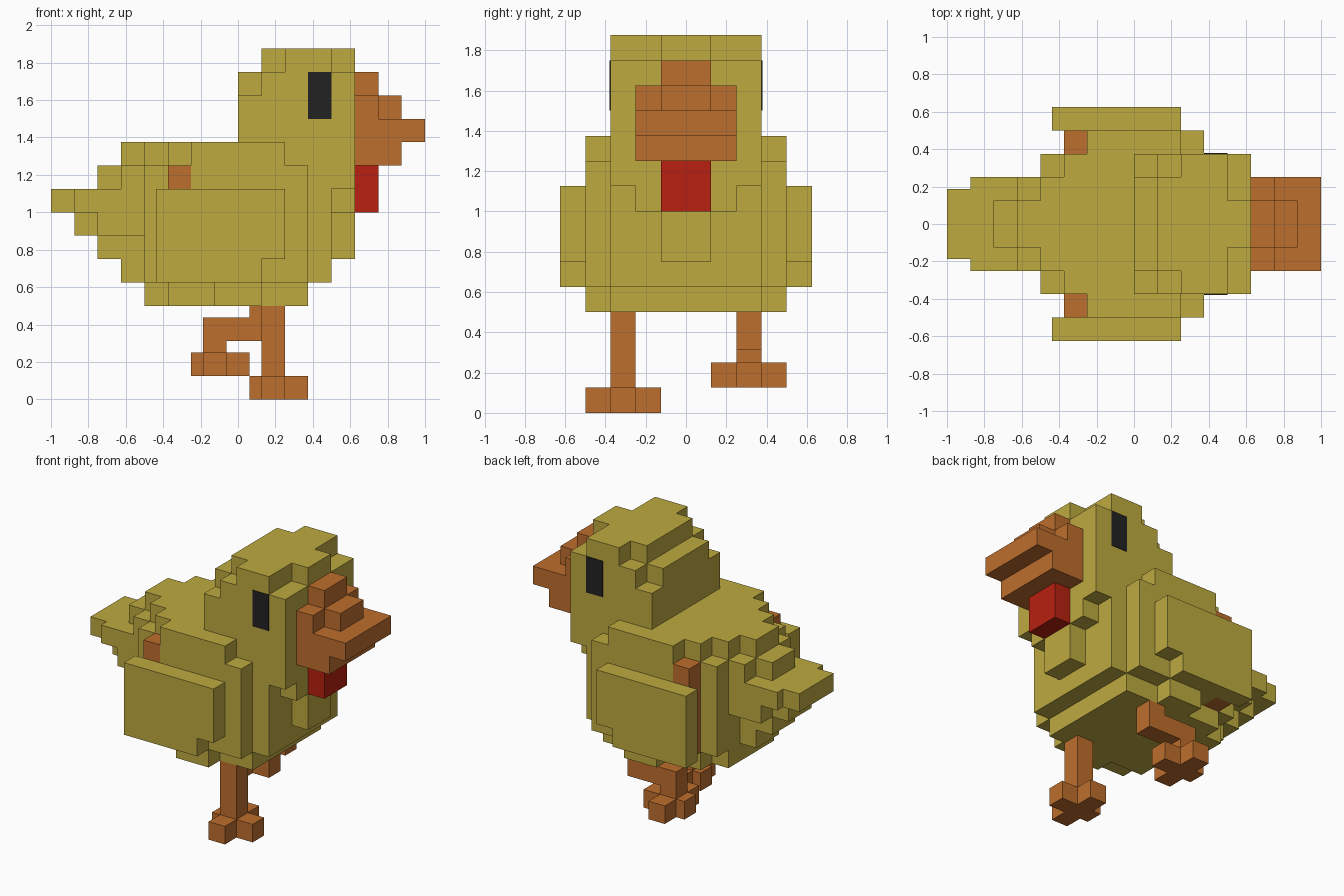
import bpy, bmesh
from mathutils import Vector

cube = bpy.data.objects.get("Cube")
if cube:
    bpy.data.objects.remove(cube, do_unlink=True)

U = 1 / 16  # grid unit


def material(name, rgb):
    m = bpy.data.materials.new(name)
    m.use_nodes = True
    m.diffuse_color = (*rgb, 1)
    m.node_tree.nodes["Principled BSDF"].inputs["Base Color"].default_value = (*rgb, 1)
    return m


YELLOW = material("mustard yellow", (0.515, 0.402, 0.051))
ORANGE = material("orange", (0.515, 0.156, 0.026))
RED = material("red", (0.479, 0.0144, 0.0052))
BLACK = material("black", (0.016, 0.016, 0.016))

# The four corners of each cube side, by outward direction
SIDES = {
    (1, 0, 0): [(1, 0, 0), (1, 1, 0), (1, 1, 1), (1, 0, 1)],
    (-1, 0, 0): [(0, 0, 0), (0, 0, 1), (0, 1, 1), (0, 1, 0)],
    (0, 1, 0): [(0, 1, 0), (0, 1, 1), (1, 1, 1), (1, 1, 0)],
    (0, -1, 0): [(0, 0, 0), (1, 0, 0), (1, 0, 1), (0, 0, 1)],
    (0, 0, 1): [(0, 0, 1), (1, 0, 1), (1, 1, 1), (0, 1, 1)],
    (0, 0, -1): [(0, 0, 0), (0, 1, 0), (1, 1, 0), (1, 0, 0)],
}


def finish(name, bm, mat):
    me = bpy.data.meshes.new(name)
    bm.to_mesh(me)
    bm.free()
    me.materials.append(mat)
    ob = bpy.data.objects.new(name, me)
    bpy.context.collection.objects.link(ob)
    return ob


def blocks(name, mat, boxes):
    """Merge boxes (x0, x1, y0, y1, z0, z1) in grid units into one outer shell."""
    cells = {(x, y, z) for x0, x1, y0, y1, z0, z1 in boxes
             for x in range(x0, x1) for y in range(y0, y1) for z in range(z0, z1)}
    bm = bmesh.new()
    verts = {}

    def vert(p):
        if p not in verts:
            verts[p] = bm.verts.new(Vector(p) * U)
        return verts[p]

    for c in sorted(cells):
        for d, corners in SIDES.items():
            if tuple(a + b for a, b in zip(c, d)) not in cells:
                bm.faces.new([vert(tuple(a + b for a, b in zip(c, k))) for k in corners])
    bmesh.ops.dissolve_limit(bm, angle_limit=0.01, verts=bm.verts[:], edges=bm.edges[:])
    return finish(name, bm, mat)


def symmetric(name, mat, boxes):
    """Boxes given as (x0, x1, half_width, z0, z1)."""
    return blocks(name, mat, [(a, b, -w, w, c, d) for a, b, w, c, d in boxes])


# Body: belly, torso, flanks, back and chest
symmetric("body", YELLOW, [
    (-8, -6, 4, 8, 10), (-6, 6, 6, 8, 10), (-2, 2, 8, 8, 10),
    (-8, 6, 6, 10, 20), (6, 8, 6, 10, 18),
    (-4, 6, 8, 10, 20), (-4, 4, 8, 20, 22),
    (-6, 6, 6, 20, 22), (-8, -6, 4, 20, 22),
    (8, 10, 2, 12, 16), (8, 10, 4, 16, 18)])

# Stepped tail
symmetric("tail", YELLOW, [
    (-16, -14, 3, 16, 18), (-14, -8, 4, 16, 18),
    (-14, -12, 2, 14, 16), (-12, -8, 4, 14, 16),
    (-12, -8, 2, 12, 14), (-10, -8, 2, 10, 12),
    (-12, -10, 2, 18, 20), (-10, -8, 4, 18, 20), (-10, -8, 2, 20, 22)])

# Head with stepped crown
symmetric("head", YELLOW, [
    (0, 10, 6, 22, 26), (6, 10, 6, 18, 22),
    (0, 2, 4, 26, 28), (2, 10, 6, 26, 28),
    (2, 4, 4, 28, 30), (4, 8, 6, 28, 30), (8, 10, 2, 28, 30)])

# Beak and wattle
symmetric("beak", ORANGE, [
    (10, 12, 2, 26, 28), (10, 12, 4, 24, 26), (12, 14, 2, 24, 26),
    (10, 16, 4, 22, 24), (10, 14, 4, 20, 22)])
symmetric("wattle", RED, [(10, 12, 2, 16, 20)])

# Wings, orange bars behind them, and eye plates on both sides
for side, s in (("near", -1), ("far", 1)):
    def span(a, b):
        return (a, b) if s > 0 else (-b, -a)
    blocks("wing_" + side, YELLOW,
           [(-7, 2, *span(8, 10), 10, 18), (2, 4, *span(8, 10), 12, 18)])
    blocks("wing_bar_" + side, ORANGE, [(-6, -4, *span(6, 8), 10, 20)])
    eye = bmesh.new()
    bmesh.ops.create_cube(eye, size=1)
    for v in eye.verts:
        v.co = Vector((7 * U + v.co.x * 2 * U, s * 6 * U + v.co.y * 0.008,
                       26 * U + v.co.z * 4 * U))
    finish("eye_" + side, eye, BLACK)


def foot(x, y, z):
    """Cross-shaped foot around a 2 x 2 ankle."""
    return [(x - 1, x + 4, y, y + 2, z, z + 2), (x, x + 2, y - 2, y + 4, z, z + 2)]


# Standing leg
blocks("standing_leg", ORANGE, [(2, 4, -6, -4, 2, 8)])
blocks("standing_foot", ORANGE, foot(2, -6, 0))

# Raised leg, bent backwards
blocks("raised_leg", ORANGE, [(1, 3, 4, 6, 5, 8), (-3, 1, 4, 6, 5, 7), (-3, -1, 4, 6, 4, 5)])
blocks("raised_foot", ORANGE, foot(-3, 4, 2))
